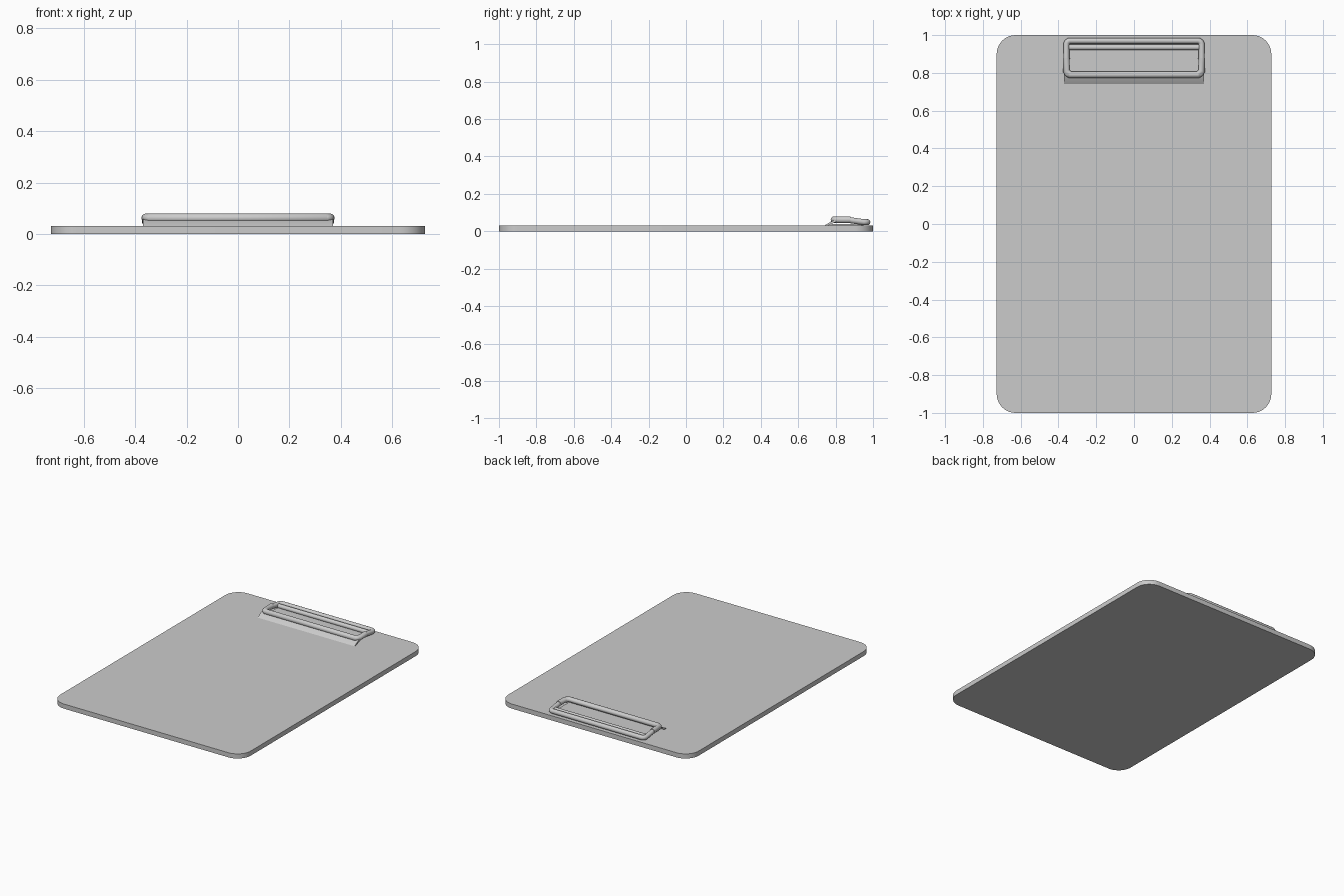
import bpy, bmesh, math
from mathutils import Vector

if "Cube" in bpy.data.objects:
    bpy.data.objects.remove(bpy.data.objects["Cube"])

grey = bpy.data.materials.new("light grey")
grey.use_nodes = True
grey.diffuse_color = (0.6, 0.6, 0.6, 1)
grey.node_tree.nodes["Principled BSDF"].inputs["Base Color"].default_value = (0.6, 0.6, 0.6, 1)

BOARD_TOP = 0.032


def finish(obj, angle=35):
    obj.data.materials.append(grey)
    bpy.ops.object.select_all(action="DESELECT")
    obj.select_set(True)
    bpy.context.view_layer.objects.active = obj
    bpy.ops.object.shade_smooth_by_angle(angle=math.radians(angle))
    return obj


def extrude(name, outline, depth):
    """Solid from a closed outline of 3D points pushed along depth."""
    bm = bmesh.new()
    face = bm.faces.new([bm.verts.new(p) for p in outline])
    result = bmesh.ops.extrude_face_region(bm, geom=[face])
    verts = [v for v in result["geom"] if isinstance(v, bmesh.types.BMVert)]
    bmesh.ops.translate(bm, verts=verts, vec=depth)
    bmesh.ops.recalc_face_normals(bm, faces=bm.faces)
    mesh = bpy.data.meshes.new(name)
    bm.to_mesh(mesh)
    bm.free()
    obj = bpy.data.objects.new(name, mesh)
    bpy.context.collection.objects.link(obj)
    return finish(obj)


def tube(name, points, radius, closed=False):
    """Round wire through the points."""
    curve = bpy.data.curves.new(name, "CURVE")
    curve.dimensions = "3D"
    curve.bevel_depth = radius
    curve.bevel_resolution = 4
    curve.use_fill_caps = True
    spline = curve.splines.new("POLY")
    spline.points.add(len(points) - 1)
    for target, p in zip(spline.points, points):
        target.co = (*p, 1)
    spline.use_cyclic_u = closed
    obj = bpy.data.objects.new(name, curve)
    bpy.context.collection.objects.link(obj)
    bpy.ops.object.select_all(action="DESELECT")
    obj.select_set(True)
    bpy.context.view_layer.objects.active = obj
    bpy.ops.object.convert(target="MESH")
    return finish(bpy.context.object, 50)


def rounded_rectangle(half_x, y0, y1, radius, steps, height):
    """Counter-clockwise outline; height gives z from y."""
    corners = [(half_x, y1, 0), (-half_x, y1, 90), (-half_x, y0, 180), (half_x, y0, 270)]
    points = []
    for x, y, start in corners:
        cx = x - math.copysign(radius, x)
        cy = y - radius if y == y1 else y + radius
        for i in range(steps + 1):
            a = math.radians(start + 90 * i / steps)
            px, py = cx + radius * math.cos(a), cy + radius * math.sin(a)
            points.append((px, py, height(py)))
    return points


# Board
extrude("board", rounded_rectangle(0.727, -1, 1, 0.1, 10, lambda y: 0),
        Vector((0, 0, BOARD_TOP)))


# Wire frame: level at the front, sloping down to the hinge
def wire_height(y):
    t = min(max((y - 0.86) / 0.09, 0), 1)
    return 0.062 - 0.013 * t


frame = rounded_rectangle(0.358, 0.79, 0.97, 0.02, 4, wire_height)
bend = [(0.358, 0.95, 0), (0.358, 0.86, 0)]
half = len(frame) // 2
left_bend = (-0.358, 0.86, wire_height(0.86))
right_bend = (0.358, 0.86, wire_height(0.86))
tube("clip_wire", frame[:half] + [left_bend] + frame[half:] + [right_bend], 0.016, True)

# Thicker grip sleeve round the front corners
grip = [(-0.358, 0.88, 0.062), (-0.358, 0.81, 0.062), (-0.338, 0.79, 0.062),
        (0.338, 0.79, 0.062), (0.358, 0.81, 0.062), (0.358, 0.88, 0.062)]
tube("clip_grip", grip, 0.018)

# Hinge rod inside the back of the frame
tube("hinge_rod", [(-0.345, 0.935, 0.046), (0.345, 0.935, 0.046)], 0.015)

# Pressing plate: slanted lip that bites the paper
lip = [(0.742, 0.032), (0.76, 0.032), (0.805, 0.052), (0.8, 0.06), (0.775, 0.052)]
extrude("clip_lip", [(-0.37, y, z) for y, z in lip], Vector((0.74, 0, 0)))

# Thin base plate between the lip and the hinge
base = [(0.76, 0.031), (0.95, 0.031), (0.95, 0.038), (0.76, 0.038)]
extrude("clip_base", [(-0.345, y, z) for y, z in base], Vector((0.69, 0, 0)))
